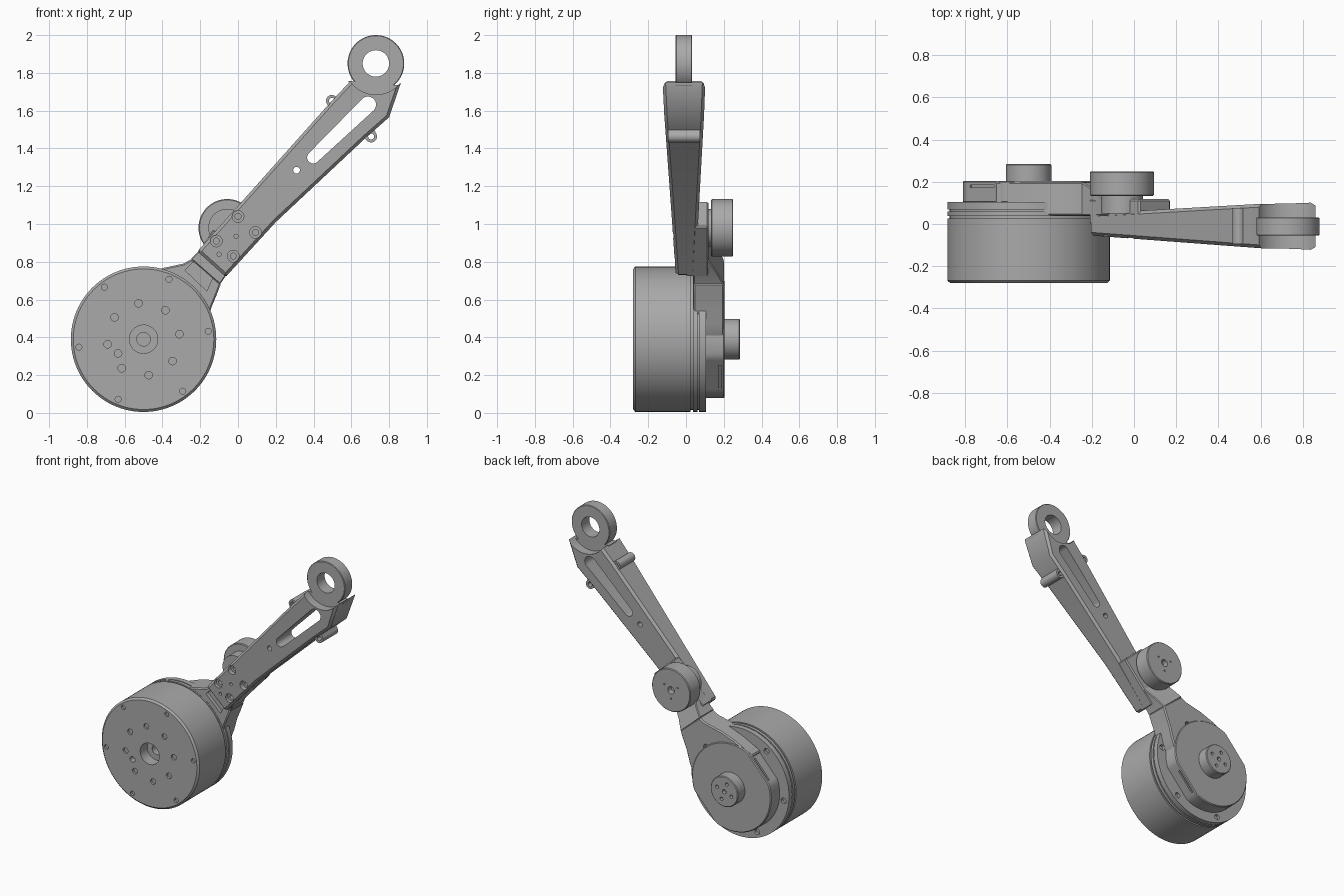
import bpy, bmesh, math
from mathutils import Vector

old = bpy.data.objects.get("Cube")
if old:
    bpy.data.objects.remove(old, do_unlink=True)

grey = bpy.data.materials.new("machined_grey")
grey.use_nodes = True
grey.diffuse_color = (0.4, 0.4, 0.4, 1)
grey.node_tree.nodes["Principled BSDF"].inputs["Base Color"].default_value = (0.4, 0.4, 0.4, 1)

MOTOR, PULLEY, EYE = (-0.5, 0.39), (-0.057, 0.98), (0.73, 1.85)
BASE = Vector((-0.135, 0.79))                 # lower end of the arm
AXIS = Vector((0.67, 0.742)).normalized()     # direction of the arm
SIDE = Vector((-AXIS.y, AXIS.x))


def along(x, z):
    return (Vector((x, z)) - BASE).dot(AXIS)


def arc(c, r, a0=0, a1=360, n=64):
    """Points on an arc in the xz plane; a full turn leaves out the repeat."""
    last = n if abs(a1 - a0) >= 360 else n - 1
    angles = [math.radians(a0 + (a1 - a0) * i / last) for i in range(n)]
    return [(c[0] + r * math.cos(a), c[1] + r * math.sin(a)) for a in angles]


def ring(c, r, n, start):
    return arc(c, r, start, start + 360, n)


def add_prism(bm, pts, y0, y1):
    """Extrude an xz outline between two depths, fixed or sloping."""
    f0 = y0 if callable(y0) else lambda x, z: y0
    f1 = y1 if callable(y1) else lambda x, z: y1
    a = [bm.verts.new((x, f0(x, z), z)) for x, z in pts]
    b = [bm.verts.new((x, f1(x, z), z)) for x, z in pts]
    bm.faces.new(a)
    bm.faces.new(b[::-1])
    for i in range(len(pts)):
        j = (i + 1) % len(pts)
        bm.faces.new((a[i], b[i], b[j], a[j]))


def add_lathe(bm, c, profile, n=96):
    """Spin a (depth, radius) profile about the y direction."""
    loops = [[bm.verts.new((x, y, z)) for x, z in arc(c, r, n=n)] for y, r in profile]
    for p, q in zip(loops, loops[1:]):
        for i in range(n):
            j = (i + 1) % n
            bm.faces.new((p[i], q[i], q[j], p[j]))
    bm.faces.new(loops[0])
    bm.faces.new(loops[-1][::-1])


def to_object(name, bm):
    bmesh.ops.recalc_face_normals(bm, faces=bm.faces)
    me = bpy.data.meshes.new(name)
    bm.to_mesh(me)
    bm.free()
    me.materials.append(grey)
    ob = bpy.data.objects.new(name, me)
    bpy.context.collection.objects.link(ob)
    return ob


def finish(ob, cuts=(), bevel=0.0):
    """Chamfer, cut the (outline, y0, y1) pockets, then smooth by angle."""
    if bevel:
        m = ob.modifiers.new("chamfer", 'BEVEL')
        m.width, m.segments, m.limit_method = bevel, 1, 'ANGLE'
        m.angle_limit = math.radians(40)
    tools = []
    for cut in cuts:
        bm = bmesh.new()
        add_prism(bm, *cut)
        tool = to_object("cutter", bm)
        tool.hide_render = True
        m = ob.modifiers.new("cut", 'BOOLEAN')
        m.operation, m.solver, m.object = 'DIFFERENCE', 'EXACT', tool
        tools.append(tool)
    deps = bpy.context.evaluated_depsgraph_get()
    me = bpy.data.meshes.new_from_object(ob.evaluated_get(deps))
    ob.modifiers.clear()
    ob.data = me
    for tool in tools:
        bpy.data.objects.remove(tool, do_unlink=True)
    me.polygons.foreach_set("use_smooth", [True] * len(me.polygons))
    me.set_sharp_from_angle(angle=math.radians(30))
    return ob


def prism(name, pts, y0, y1, cuts=(), bevel=0.0):
    bm = bmesh.new()
    add_prism(bm, pts, y0, y1)
    return finish(to_object(name, bm), cuts, bevel)


def lathe(name, c, profile, cuts=()):
    bm = bmesh.new()
    add_lathe(bm, c, profile)
    return finish(to_object(name, bm), cuts)


def holes(centres, r, y0, y1, n=16):
    return [(arc(c, r, n=n), y0, y1) for c in centres]


# Motor can with seam grooves and drilled front
can = [(-.28, .372), (-.268, .385), (.025, .385), (.025, .374), (.038, .374), (.038, .385),
       (.06, .385), (.06, .374), (.068, .374), (.068, .385), (.105, .385)]
bolts = ring(MOTOR, 0.345, 6, 7)
lathe("motor_can", MOTOR, can,
      holes(bolts, .016, -.4, -.265) + holes(ring(MOTOR, .192, 8, 8), .02, -.4, -.265)
      + holes([(-.635, .315)], .02, -.4, -.24) + holes([MOTOR], .075, -.4, -.2, 48)
      + holes([MOTOR], .036, -.3, -.12, 32) + holes(bolts, .02, .085, .3))

# Gear cover: disc with two flats parallel to the arm, each with a slot
flat = 0.285
cover = []
for x, z in arc(MOTOR, 0.312, n=96):
    p = Vector((x, z)) - Vector(MOTOR)
    v = p.dot(SIDE)
    p += SIDE * (max(-flat, min(flat, v)) - v)
    cover.append(tuple(p + Vector(MOTOR)))
slots = []
for s in (1, -1):
    mid = Vector(MOTOR) + SIDE * flat * s
    slots.append(([tuple(mid + AXIS * a + SIDE * b) for a, b in
                   ((-.1, -.012), (.07, -.012), (.07, .012), (-.1, .012))], .172, .186))
prism("gear_cover", cover, .10, .205, slots, .006)

# Neck that carries the arm, flat part then sloping part
neck_low = arc((-.52, .96), .2, 262, 300, 8) + [(-.20, .70), (-.11, .64), (-.14, .56)] \
    + arc((.05, .42), .235, 150, 195, 8) + [(-.45, .3), (-.62, .5), (-.66, .66)]
neck_low = [(-.66, .655), (-.52, .725), (-.42, .762), (-.36, .775), (-.29, .79), (-.245, .815),
            (-.09, .685), (-.115, .62), (-.14, .56), (-.165, .47), (-.2, .38), (-.4, .3), (-.6, .45)]
pocket = [(-.28, .755), (-.235, .80), (-.125, .735), (-.165, .645)]
prism("neck", neck_low, .04, .2, [(pocket, 0, .065)] + holes([(-.3, .62)], .022, .17, .3), .008)
slope0 = along(-.17, .75)


def slope(x, z):
    return .2 - .5 * max(0, along(x, z) - slope0)


prism("neck_slope", [(-.25, .815), (-.2, .865), (-.13, .97), (.03, .83), (-.055, .74), (-.095, .68)],
      .04, slope, (), .005)

# Arm: tapered bar, flaring in depth towards the eye
def front(x, z):
    return -.055 - .05 * along(x, z)


def back(x, z):
    return .05 + .038 * along(x, z)


def bar_slot():
    lo, hi = (.398, 1.352), (.688, 1.632)
    return arc(lo, .032, 135, 315, 12) + arc(hi, .043, -45, 135, 12)


arm = [(-.215, .855), (.49, 1.645), (.575, 1.735), (.64, 1.81), (.86, 1.81), (.86, 1.74),
       (.80, 1.565), (.675, 1.455), (.2, 1.01), (-.065, .72)]
mounts = [(0, 1.04), (.093, .955), (-.025, .83), (-.115, .91)]
eye_cut = [(arc(EYE, .165, n=96), -.3, .3)]
prism("arm", arm, front, back,
      eye_cut + [(bar_slot(), -.3, .3)] + holes([(.31, 1.285)], .018, -.3, .3)
      + holes(mounts, .031, -.3, -.035, 24) + holes(mounts, .016, -.1, 0)
      + holes([(-.01, .935), (-.1, .84)], .011, -.3, -.03), .016)

# Raised back block under the pulley
prism("arm_block", [(-.215, .855), (.025, 1.122), (.175, .985), (-.065, .72)], 0, .118, (), .008)

# Side lugs with through holes
for name, c, root in (("upper_lug", (.497, 1.652), (.54, 1.61)), ("lower_lug", (.705, 1.463), (.66, 1.52))):
    out = Vector(c) - Vector(root)
    a = math.degrees(math.atan2(out.y, out.x))
    w = arc(root, .05, a + 90, a + 110, 2)[0], arc(root, .05, a - 90, a - 70, 2)[0]
    prism(name, arc(c, .031, a - 90, a + 90, 16) + [w[0], w[1]], -.095, .075,
          holes([c], .016, -.3, .3))

# Eye at the end of the arm and the tongue that joins it
prism("eye", arc(EYE, .15, n=96), -.055, .032, holes([EYE], .07, -.3, .3, 64), .004)
prism("eye_tongue", arc(EYE, .174, 212, 318, 32), -.055, .032)

# Output shaft with screw holes
lathe("output_shaft", MOTOR, [(.19, .108), (.28, .108), (.285, .103)],
      holes(ring(MOTOR, .06, 4, 20), .012, .26, .4) + holes([MOTOR], .015, .26, .4))

# Idler pulley on its spindle
lathe("pulley_spindle", PULLEY, [(.05, .1), (.14, .1)])
lathe("pulley", PULLEY, [(.133, .147), (.138, .152), (.245, .152), (.25, .147)],
      holes([PULLEY], .026, .21, .4, 24) + holes(ring(PULLEY, .06, 3, 30), .006, .235, .4, 10))
